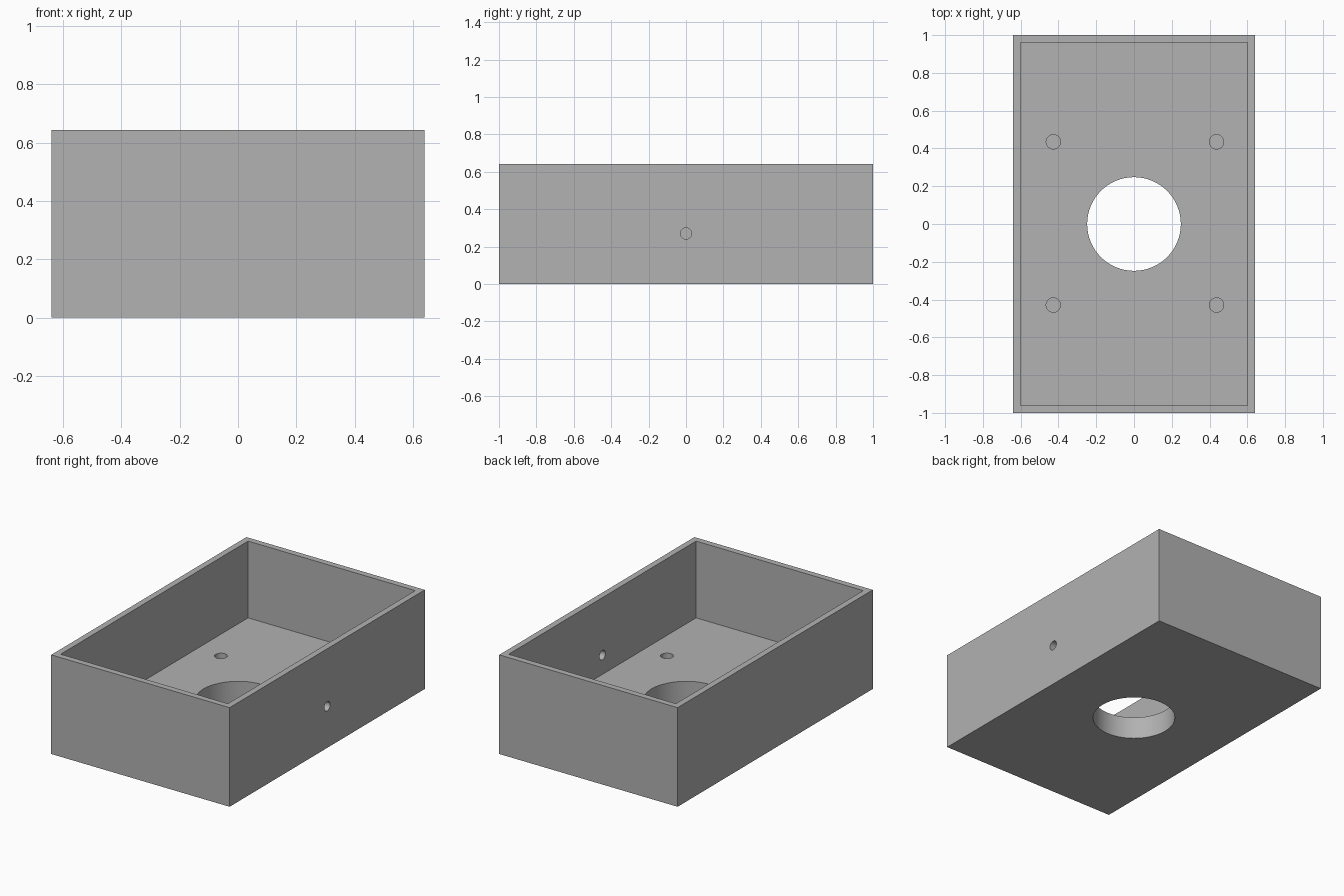
import bpy
import math

if "Cube" in bpy.data.objects:
    bpy.data.objects.remove(bpy.data.objects["Cube"], do_unlink=True)

WIDTH, LENGTH, HEIGHT = 1.28, 2.0, 0.643
WALL, FLOOR = 0.04, 0.145

grey = bpy.data.materials.new("plain grey")
grey.use_nodes = True
colour = (0.445, 0.445, 0.445, 1)
grey.diffuse_color = colour
grey.node_tree.nodes["Principled BSDF"].inputs["Base Color"].default_value = colour


def block(name, size, bottom):
    bpy.ops.mesh.primitive_cube_add(size=1, location=(0, 0, bottom + size[2] / 2))
    obj = bpy.context.object
    obj.name = name
    obj.scale = size
    bpy.ops.object.transform_apply(location=True, rotation=True, scale=True)
    obj.data.materials.append(grey)
    return obj


def drill(name, radius, depth, centre, tilt=0, sides=64):
    bpy.ops.mesh.primitive_cylinder_add(vertices=sides, radius=radius, depth=depth,
                                        location=centre, rotation=(0, tilt, 0))
    obj = bpy.context.object
    obj.name = name
    obj.data.materials.append(grey)
    return obj


def cut(target, cutter):
    cutter.hide_render = True
    mod = target.modifiers.new(cutter.name, 'BOOLEAN')
    mod.operation = 'DIFFERENCE'
    mod.solver = 'EXACT'
    mod.object = cutter
    bpy.context.view_layer.objects.active = target
    bpy.ops.object.modifier_apply(modifier=mod.name)
    bpy.data.objects.remove(cutter, do_unlink=True)


# Open tray with a thick floor
tray = block("open_box", (WIDTH, LENGTH, HEIGHT), 0)
cut(tray, block("cavity", (WIDTH - 2 * WALL, LENGTH - 2 * WALL, HEIGHT), FLOOR))

# Large opening through the floor
cut(tray, drill("floor_opening", 0.248, 0.6, (0, 0, 0)))

# Four blind screw holes in the floor
HOLE_DEPTH = 0.105
for sx in (-1, 1):
    for sy in (-1, 1):
        cut(tray, drill("screw_hole", 0.038, 2 * HOLE_DEPTH,
                        (0.005 + sx * 0.432, 0.003 + sy * 0.432, FLOOR), sides=32))

# Cable hole through one long wall
cut(tray, drill("cable_hole", 0.03, 0.2, (WIDTH / 2, 0, 0.27), math.pi / 2, 32))

bpy.ops.object.select_all(action='DESELECT')
tray.select_set(True)
bpy.context.view_layer.objects.active = tray
bpy.ops.object.shade_smooth_by_angle(angle=math.radians(30))
